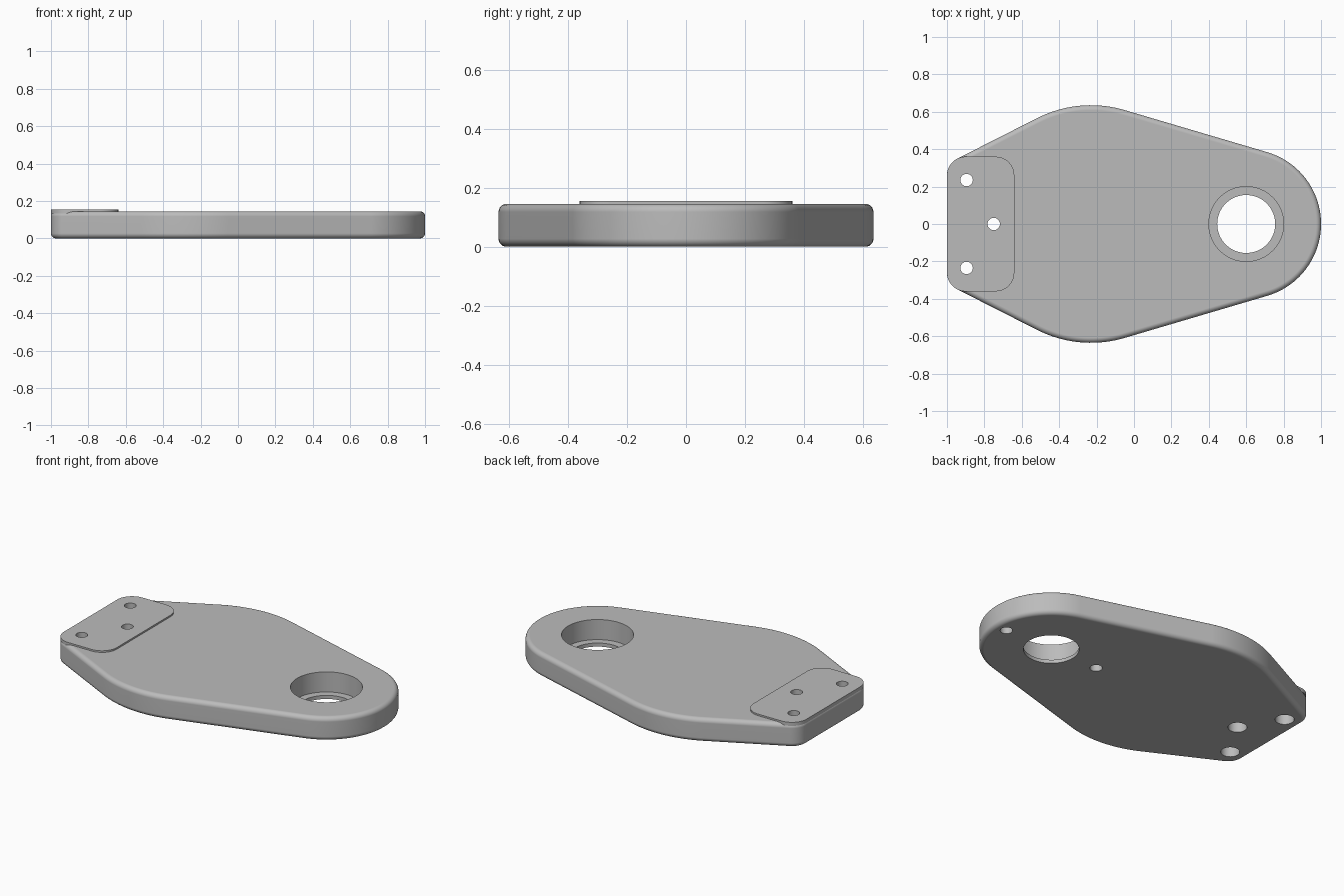
import bpy
import bmesh
from math import cos, sin, radians

cube = bpy.data.objects.get("Cube")
if cube:
    bpy.data.objects.remove(cube)

THICK = 0.145
PAD_BOTTOM, PAD_TOP = 0.133, 0.155

grey = bpy.data.materials.new("light grey")
grey.use_nodes = True
colour = (0.5, 0.5, 0.5, 1)
grey.diffuse_color = colour
grey.node_tree.nodes["Principled BSDF"].inputs["Base Color"].default_value = colour


def arc(cx, cy, r, start, end, steps):
    """Points along an arc, angles in degrees."""
    angles = [radians(start + (end - start) * i / steps) for i in range(steps + 1)]
    return [(cx + r * cos(a), cy + r * sin(a)) for a in angles]


def prism(name, outline, z0, z1):
    """Upright solid from a flat outline."""
    bm = bmesh.new()
    base = bm.faces.new([bm.verts.new((x, y, z0)) for x, y in outline])
    top = bmesh.ops.extrude_face_region(bm, geom=[base])["geom"]
    bmesh.ops.translate(bm, vec=(0, 0, z1 - z0),
                        verts=[v for v in top if isinstance(v, bmesh.types.BMVert)])
    bmesh.ops.recalc_face_normals(bm, faces=bm.faces)
    mesh = bpy.data.meshes.new(name)
    bm.to_mesh(mesh)
    bm.free()
    mesh.materials.append(grey)
    obj = bpy.data.objects.new(name, mesh)
    bpy.context.collection.objects.link(obj)
    return obj


def apply(obj, mod):
    bpy.context.view_layer.objects.active = obj
    bpy.ops.object.modifier_apply(modifier=mod.name)


def drill(obj, x, y, r, z0, z1):
    """Cut a round hole between two heights."""
    cutter = prism("cutter", arc(x, y, r, 0, 360, 64)[:-1], z0, z1)
    cutter.hide_render = True
    mod = obj.modifiers.new("hole", "BOOLEAN")
    mod.operation, mod.solver, mod.object = "DIFFERENCE", "EXACT", cutter
    apply(obj, mod)
    bpy.data.objects.remove(cutter)


def finish(obj):
    """Smooth shading with sharp hole rims and flat caps."""
    bpy.ops.object.select_all(action="DESELECT")
    obj.select_set(True)
    bpy.context.view_layer.objects.active = obj
    bpy.ops.object.shade_smooth_by_angle(angle=radians(30))
    mod = obj.modifiers.new("even shading", "WEIGHTED_NORMAL")
    mod.keep_sharp = True
    apply(obj, mod)


# Plate: round nose, wide belly and small corners joined by tangent lines
half = (arc(0.6, 0, 0.4, 0, 73.6, 28)
        + arc(-0.23, 0, 0.635, 73.6, 117, 20)
        + arc(-0.9, 0.26, 0.1, 117, 180, 14))
plate = prism("plate", half + [(x, -y) for x, y in reversed(half[1:])], 0, THICK)
bevel = plate.modifiers.new("rounded rim", "BEVEL")
bevel.width, bevel.segments = 0.027, 6
bevel.limit_method, bevel.angle_limit = "ANGLE", radians(40)
apply(plate, bevel)

# Raised mounting pad with rounded corners
corner = arc(-0.74, 0.26, 0.1, 0, 90, 14) + arc(-0.9, 0.26, 0.1, 90, 180, 14)
pad = prism("mounting_pad", corner + [(x, -y) for x, y in reversed(corner)],
            PAD_BOTTOM, PAD_TOP)

# Stepped main bore in the nose
drill(plate, 0.6, 0, 0.2, 0.022, 0.3)
drill(plate, 0.6, 0, 0.155, -0.1, 0.1)

# Blind pin holes underneath, either side of the bore
for side in (-1, 1):
    drill(plate, 0.6 + side * 0.325, 0, 0.035, -0.1, 0.1)

# Screw holes through pad and plate, widened from below
for x, y in ((-0.895, 0.235), (-0.895, -0.235), (-0.75, 0)):
    drill(plate, x, y, 0.033, 0.05, 0.3)
    drill(plate, x, y, 0.053, -0.1, 0.1)
    drill(pad, x, y, 0.033, 0.05, 0.3)

for part in (plate, pad):
    finish(part)
